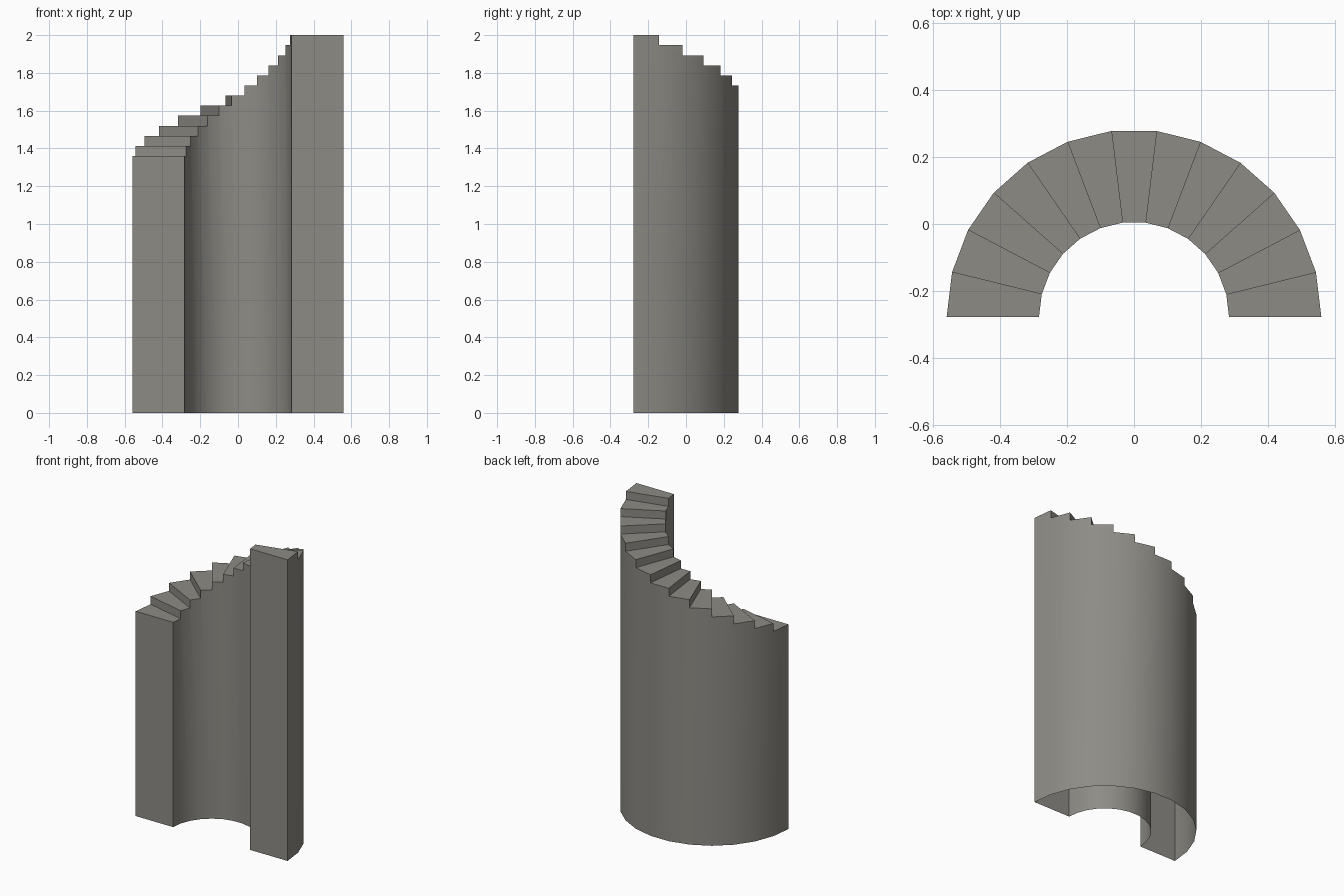
import bpy, bmesh, math

if "Cube" in bpy.data.objects:
    bpy.data.objects.remove(bpy.data.objects["Cube"])

STEPS = 13
R_OUT, R_IN = 0.558, 0.283
LOW, HIGH = 1.36, 2.0
CY = -R_OUT * math.cos(math.pi / STEPS / 2) / 2   # arc centre, centres the model in y

mat = bpy.data.materials.new("warm grey stone")
mat.diffuse_color = (0.27, 0.26, 0.235, 1)
mat.use_nodes = True
mat.node_tree.nodes["Principled BSDF"].inputs["Base Color"].default_value = mat.diffuse_color

bm = bmesh.new()
cache = {}


def v(r, j, z):
    """Shared vertex at radius r, step boundary j (0 = left end), height z."""
    key = (r, j, round(z, 4))
    if key not in cache:
        a = math.pi * (1 - j / STEPS)
        cache[key] = bm.verts.new((r * math.cos(a), CY + r * math.sin(a), z))
    return cache[key]


h = [LOW + (HIGH - LOW) * i / (STEPS - 1) for i in range(STEPS)]

for i in range(STEPS):
    # tread
    bm.faces.new([v(R_IN, i, h[i]), v(R_IN, i + 1, h[i]),
                  v(R_OUT, i + 1, h[i]), v(R_OUT, i, h[i])])
    # riser, or the left end wall below the first tread
    z0 = h[i - 1] if i else 0
    bm.faces.new([v(R_IN, i, z0), v(R_IN, i, h[i]),
                  v(R_OUT, i, h[i]), v(R_OUT, i, z0)])
    # curved outer and inner walls
    for r in (R_OUT, R_IN):
        loop = [v(r, i, 0), v(r, i + 1, 0), v(r, i + 1, h[i]), v(r, i, h[i])]
        if i:
            loop.append(v(r, i, h[i - 1]))
        bm.faces.new(loop if r == R_IN else loop[::-1])

# right end wall; the underside stays open
bm.faces.new([v(R_IN, STEPS, 0), v(R_OUT, STEPS, 0),
              v(R_OUT, STEPS, HIGH), v(R_IN, STEPS, HIGH)])

bmesh.ops.recalc_face_normals(bm, faces=bm.faces)
bm.normal_update()
# make sure the treads face up
if sum(f.normal.z * f.calc_area() for f in bm.faces) < 0:
    bmesh.ops.reverse_faces(bm, faces=bm.faces)

me = bpy.data.meshes.new("curved_staircase")
bm.to_mesh(me)
bm.free()
me.materials.append(mat)
stairs = bpy.data.objects.new("curved_staircase", me)
bpy.context.collection.objects.link(stairs)
bpy.context.view_layer.objects.active = stairs
stairs.select_set(True)
bpy.ops.object.shade_smooth_by_angle(angle=math.radians(30))
